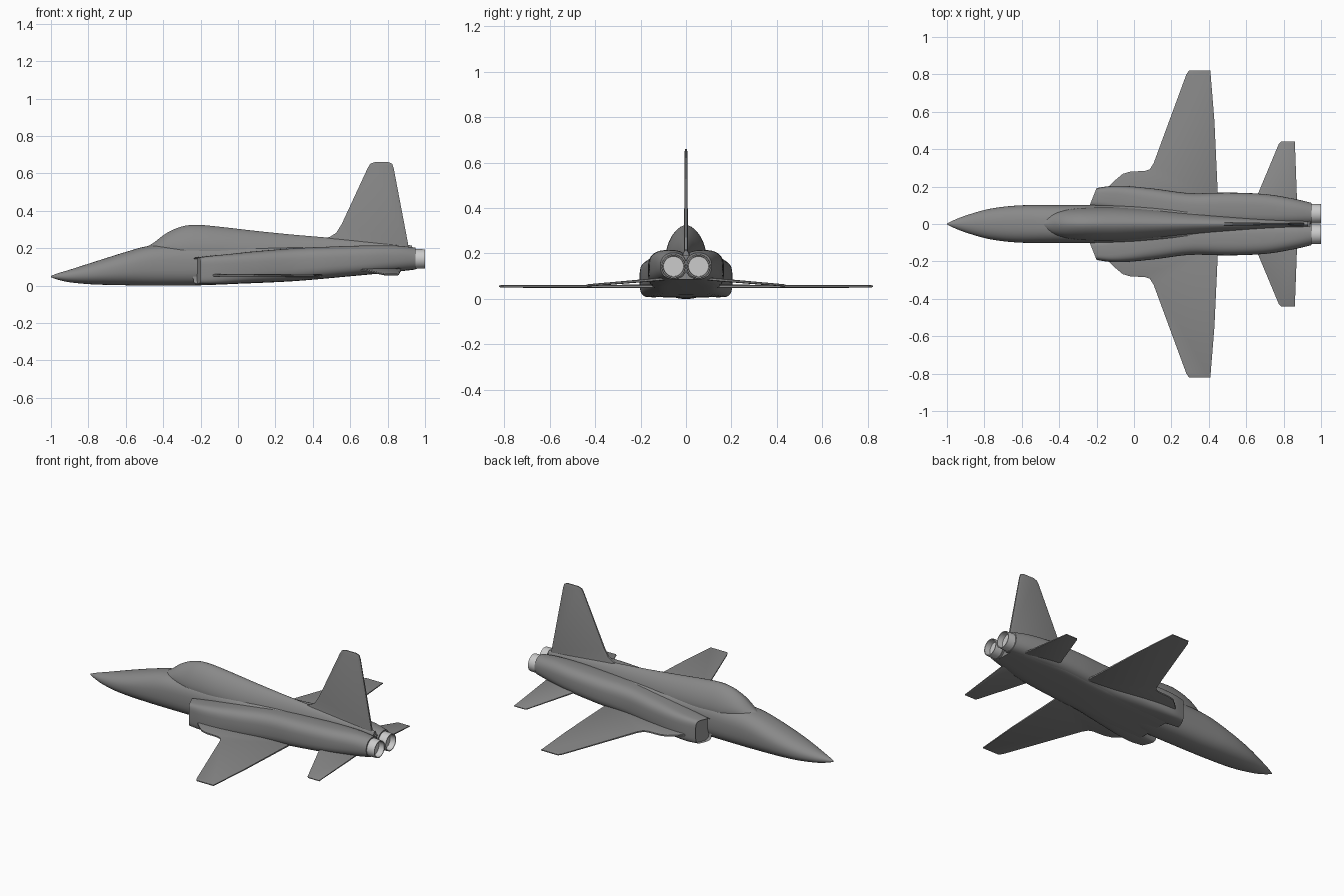
import bpy, bmesh, math

if "Cube" in bpy.data.objects:
    bpy.data.objects.remove(bpy.data.objects["Cube"])


def material(name, g):
    m = bpy.data.materials.new(name)
    m.diffuse_color = (g, g, g, 1)
    m.use_nodes = True
    m.node_tree.nodes["Principled BSDF"].inputs["Base Color"].default_value = m.diffuse_color
    return m


paint = material("dark_grey_paint", .25)
metal = material("light_metal", .6)


def finish(name, bm, mat=paint, angle=35):
    bmesh.ops.recalc_face_normals(bm, faces=bm.faces[:])
    me = bpy.data.meshes.new(name)
    bm.to_mesh(me)
    bm.free()
    me.materials.append(mat)
    ob = bpy.data.objects.new(name, me)
    bpy.context.collection.objects.link(ob)
    bpy.ops.object.select_all(action='DESELECT')
    ob.select_set(True)
    bpy.context.view_layer.objects.active = ob
    bpy.ops.object.shade_smooth_by_angle(angle=math.radians(angle))
    return ob


def mirror(ob):
    mod = ob.modifiers.new("mirror_y", 'MIRROR')
    mod.use_axis = (False, True, False)
    mod.use_mirror_merge = False
    return ob


def smooth_rows(rows, steps=5):
    # Catmull-Rom through the stations
    out = []
    for i in range(len(rows) - 1):
        a, b = rows[max(i - 1, 0)], rows[i]
        c, d = rows[i + 1], rows[min(i + 2, len(rows) - 1)]
        for k in range(steps):
            t = k / steps
            out.append([0.5 * (2*q + (r - p)*t + (2*p - 5*q + 4*r - s)*t*t
                               + (3*q - p - 3*r + s)*t**3)
                        for p, q, r, s in zip(a, b, c, d)])
    return out + [list(rows[-1])]


def skin(bm, rings):
    n = len(rings[0])
    for a, b in zip(rings, rings[1:]):
        for i in range(n):
            j = (i + 1) % n
            bm.faces.new((a[i], a[j], b[j], b[i]))
    front = bm.faces.new(rings[0])
    bm.faces.new(rings[-1])
    return front


def loft(rows, n=40, sweep=0.0):
    # station: x, inner y, outer y, bottom z, top z, roundness exponent
    bm = bmesh.new()
    rings = []
    rows = smooth_rows(rows)
    x0 = rows[0][0]
    for x, y0, y1, z0, z1, e in rows:
        ring = []
        fade = max(0.0, 1 - (x - x0) / 0.3)
        for i in range(n):
            a = 2 * math.pi * i / n
            c, s = math.cos(a), math.sin(a)
            u = math.copysign(abs(c) ** (2 / e), c)
            v = math.copysign(abs(s) ** (2 / e), s)
            y = (y0 + y1) / 2 + u * (y1 - y0) / 2
            ring.append(bm.verts.new((x + sweep * fade * (y - y0), y,
                                      (z0 + z1) / 2 + v * (z1 - z0) / 2)))
        rings.append(ring)
    return bm, skin(bm, rings)


def plate(name, outline, place):
    # thin surface with tapered edges: place(u, v, side) gives the 3D point
    bm = bmesh.new()
    lo = [bm.verts.new(place(u, v, -.45)) for u, v in outline]
    hi = [bm.verts.new(place(u, v, .45)) for u, v in outline]
    skin(bm, [lo, hi])
    bmesh.ops.recalc_face_normals(bm, faces=bm.faces[:])
    sides = sorted(bm.faces, key=lambda f: -f.calc_area())[:2]
    bmesh.ops.inset_individual(bm, faces=sides, thickness=.012, depth=.003)
    return finish(name, bm, angle=25)


# fuselage from nose to tail: x, half width, bottom, top, roundness
body = [(-1, .003, .045, .052, 2), (-.96, .022, .031, .067, 2), (-.9, .045, .018, .085, 2.1),
        (-.8, .075, .008, .117, 2.2), (-.7, .092, .004, .149, 2.3), (-.6, .1, .002, .18, 2.4),
        (-.5, .102, 0, .208, 2.5), (-.4, .102, 0, .22, 2.6), (-.2, .102, .002, .224, 2.7),
        (0, .1, .01, .22, 2.8), (.3, .09, .025, .21, 3), (.6, .085, .05, .2, 3),
        (.94, .08, .085, .19, 3)]
bm, _ = loft([(x, -w, w, b, t, e) for x, w, b, t, e in body])
finish("fuselage", bm)

# flat belly joining the two nacelles
belly = [(-.14, .15, .006, .08, 5), (0, .16, .01, .1, 5), (.3, .14, .024, .12, 5),
         (.6, .138, .05, .14, 5), (.8, .12, .069, .15, 4), (.94, .095, .085, .15, 4)]
bm, _ = loft([(x, -w, w, b, t, e) for x, w, b, t, e in belly])
finish("belly", bm)

# canopy flowing into the dorsal spine
spine = [(-.495, .008, .19, .205), (-.45, .045, .16, .23), (-.38, .07, .12, .282),
         (-.3, .084, .07, .316), (-.22, .088, .06, .325), (-.1, .088, .06, .315),
         (.1, .076, .06, .292), (.3, .058, .07, .272), (.5, .042, .09, .255),
         (.7, .028, .12, .236), (.93, .015, .15, .215)]
bm, _ = loft([(x, -w, w, b, t, 1.75) for x, w, b, t in spine])
finish("canopy_spine", bm)

# engine nacelles with a swept, shallow intake mouth
nacelle = [(-.24, .092, .192, .01, .15, 4.5), (-.16, .08, .203, .007, .16, 4),
           (-.05, .05, .202, .01, .17, 3.6), (.1, .01, .19, .016, .184, 3.2),
           (.3, -.01, .165, .027, .2, 3), (.5, -.01, .168, .044, .209, 2.9),
           (.7, -.01, .16, .062, .215, 2.8), (.85, -.006, .136, .077, .214, 2.5),
           (.95, -.002, .113, .087, .203, 2.2)]
bm, mouth = loft(nacelle, sweep=.4)
bmesh.ops.inset_region(bm, faces=[mouth], thickness=.007)
deep = bmesh.ops.extrude_discrete_faces(bm, faces=[mouth])["faces"][0]
bmesh.ops.translate(bm, verts=deep.verts[:], vec=(.02, 0, 0))
mirror(finish("engine_nacelle", bm))

# wings with leading edge root extension
wing = [(-.16, .12), (-.14, .195), (-.1, .235), (-.06, .268), (-.02, .28), (.06, .284),
        (.085, .293), (.105, .325), (.28, .8), (.295, .822), (.408, .822), (.43, .55), (.45, .12)]
mirror(plate("wing", wing, lambda u, v, s: (u, v, .055 + s * (.011 - .006 * v))))

# drooping tailplanes
tailplane = [(.63, .09), (.66, .155), (.775, .43), (.785, .44), (.86, .44), (.873, .09)]
mirror(plate("tailplane", tailplane,
             lambda u, v, s: (u, v, .096 - .085 * v + s * (.01 - .012 * v))))

# vertical fin
fin = [(.44, .22), (.44, .25), (.49, .26), (.525, .282), (.555, .33), (.695, .632), (.708, .652),
       (.73, .66), (.805, .66), (.824, .652), (.832, .63), (.91, .22), (.91, .17), (.5, .17)]
plate("tail_fin", fin, lambda u, v, s: (u, s * (.016 - .014 * v), v))

# exhaust nozzles: turned profile of (x, radius)
profile = [(.92, .053), (.95, .053), (1, .051), (1, .046), (.965, .044)]
bm = bmesh.new()
n = 32
skin(bm, [[bm.verts.new((x, .055 + r * math.cos(2 * math.pi * i / n),
                         .143 + r * math.sin(2 * math.pi * i / n))) for i in range(n)]
          for x, r in profile])
mirror(finish("exhaust_nozzle", bm, metal))
